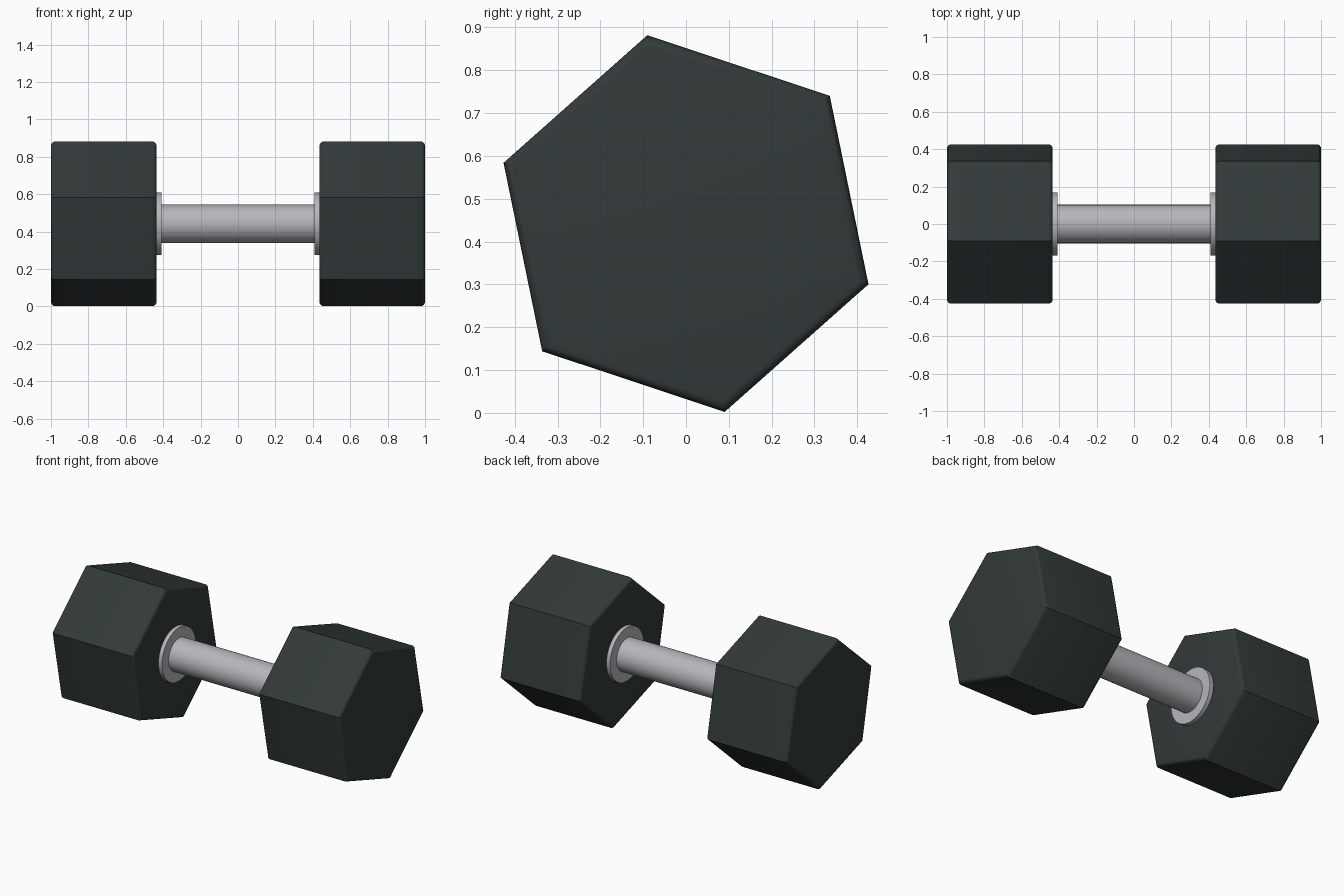
import bpy
import bmesh
from math import radians, sin, cos, tau

cube = bpy.data.objects.get("Cube")
if cube:
    bpy.data.objects.remove(cube)

AXIS_Z = 0.442


def make_material(name, rgb, roughness, metallic=0.0):
    mat = bpy.data.materials.new(name)
    mat.use_nodes = True
    mat.diffuse_color = (*rgb, 1)
    bsdf = mat.node_tree.nodes["Principled BSDF"]
    bsdf.inputs["Base Color"].default_value = (*rgb, 1)
    bsdf.inputs["Roughness"].default_value = roughness
    bsdf.inputs["Metallic"].default_value = metallic
    return mat


rubber = make_material("dark rubber", (0.032, 0.042, 0.041), 0.6)
steel = make_material("grey steel", (0.47, 0.47, 0.50), 0.4)


def prism(name, sides, radius, x0, x1, mat, turn=0.0, bevel=0.0):
    """Regular prism along x, with optional rounding of its end rims."""
    bm = bmesh.new()
    rings = []
    for x in (x0, x1):
        ring = []
        for i in range(sides):
            a = radians(turn) + tau * i / sides
            ring.append(bm.verts.new((x, radius * cos(a), radius * sin(a))))
        rings.append(ring)
    first, last = rings
    caps = [bm.faces.new(first), bm.faces.new(last)]
    for i in range(sides):
        j = (i + 1) % sides
        bm.faces.new((first[i], first[j], last[j], last[i]))
    if bevel:
        rims = [e for cap in caps for e in cap.edges]
        bmesh.ops.bevel(bm, geom=rims, offset=bevel, offset_type='OFFSET',
                        segments=4, profile=0.5, affect='EDGES')
    bmesh.ops.recalc_face_normals(bm, faces=bm.faces[:])
    mesh = bpy.data.meshes.new(name)
    bm.to_mesh(mesh)
    bm.free()
    mesh.shade_smooth()
    mesh.set_sharp_from_angle(angle=radians(30))
    mesh.materials.append(mat)
    obj = bpy.data.objects.new(name, mesh)
    obj.location.z = AXIS_Z
    bpy.context.collection.objects.link(obj)
    return obj


# Grip bar, running into both weights
prism("handle", 32, 0.103, -0.46, 0.46, steel)

# Hexagonal weights with rounded rims, and the collars beside them
for side, s in (("left", 1), ("right", -1)):
    prism(side + "_weight", 6, 0.449, s * 0.435, s * 1.0, rubber,
          turn=41.6, bevel=0.022)
    prism(side + "_collar", 48, 0.168, s * 0.41, s * 0.45, steel)
